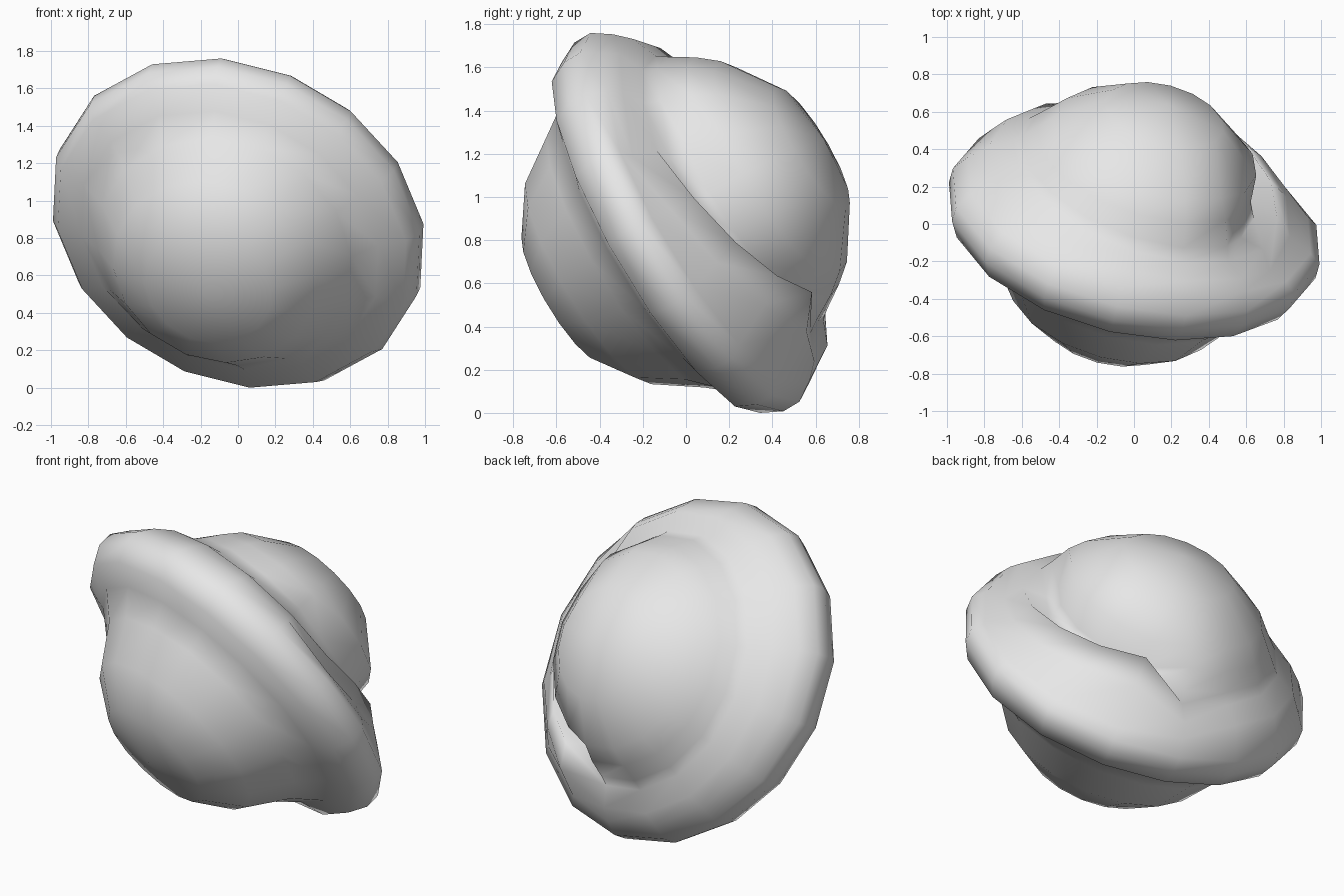
import bpy, bmesh
from math import cos, sin, radians, pi
from mathutils import Vector

cube = bpy.data.objects.get("Cube")
if cube:
    bpy.data.objects.remove(cube, do_unlink=True)

# Material
grey = bpy.data.materials.new("light grey")
grey.use_nodes = True
colour = (0.8, 0.8, 0.8, 1)
grey.diffuse_color = colour
grey.node_tree.nodes["Principled BSDF"].inputs["Base Color"].default_value = colour

# Tilted frame of the ring
CENTRE = Vector((0, 0, 0.87))
AXIS = Vector((0.28, 1, 0.6)).normalized()
V = AXIS.cross(Vector((1, 0, 0))).normalized()
U = V.cross(AXIS)
SEGMENTS = 16
START = radians(-6)
RADIUS = 0.768


def ball(angle):
    """Radius and height of a point on the ball, by angle above the ring."""
    a = radians(angle)
    return RADIUS * cos(a), RADIUS * sin(a)


def profile(t):
    """Section through ball and ring at angle t, front to back."""
    front = [ball(a) for a in (-63, -43, -24)]
    # The ring is slightly oval
    oval = 1 + 0.02 * cos(2 * t) + 0.03 * sin(2 * t)
    pocket = radians(-35) < t < radians(65)
    rim = [(0.81, -0.19), (0.95, -0.14), (1.0, -0.04), (1.0, 0.05),
           (0.94, 0.10 if pocket else 0.14)]
    rim = [(r * oval, h) for r, h in rim]
    if pocket:
        # Raised lip, pocket floor and undercut ball
        lip = 0.28 + 0.13 * t
        back = [(0.82, lip - 0.10), (0.72 - 0.06 * t, lip),
                (0.61, 0.22), (0.57, 0.31), (0.56, 0.48)]
    else:
        # Soft fillet from ring to ball
        swell = -0.05 * cos(t)
        back = [(0.86, 0.21 + swell * 0.6), (0.74, 0.26 + swell),
                (0.70, 0.32 + swell * 0.7), ball(34), ball(43)]
    return front + rim + back + [ball(65)]


# Ringed ball
bm = bmesh.new()
rings = []
for i in range(SEGMENTS):
    t = START + 2 * pi * i / SEGMENTS
    if t > pi:
        t -= 2 * pi
    side = U * cos(t) + V * sin(t)
    rings.append([bm.verts.new(CENTRE + side * r + AXIS * h) for r, h in profile(t)])
front_pole = bm.verts.new(CENTRE - AXIS * 0.74)
back_pole = bm.verts.new(CENTRE + AXIS * RADIUS)
for i, a in enumerate(rings):
    b = rings[(i + 1) % SEGMENTS]
    bm.faces.new((front_pole, a[0], b[0]))
    bm.faces.new((back_pole, b[-1], a[-1]))
    for j in range(len(a) - 1):
        bm.faces.new((a[j], a[j + 1], b[j + 1], b[j]))
bmesh.ops.recalc_face_normals(bm, faces=bm.faces)
for face in bm.faces:
    face.smooth = True

# Rest on the ground
lowest = min(v.co.z for v in bm.verts)
bmesh.ops.translate(bm, verts=bm.verts, vec=(0, 0, -lowest))

mesh = bpy.data.meshes.new("ringed_ball")
bm.to_mesh(mesh)
bm.free()
mesh.materials.append(grey)
bpy.context.collection.objects.link(bpy.data.objects.new("ringed_ball", mesh))
